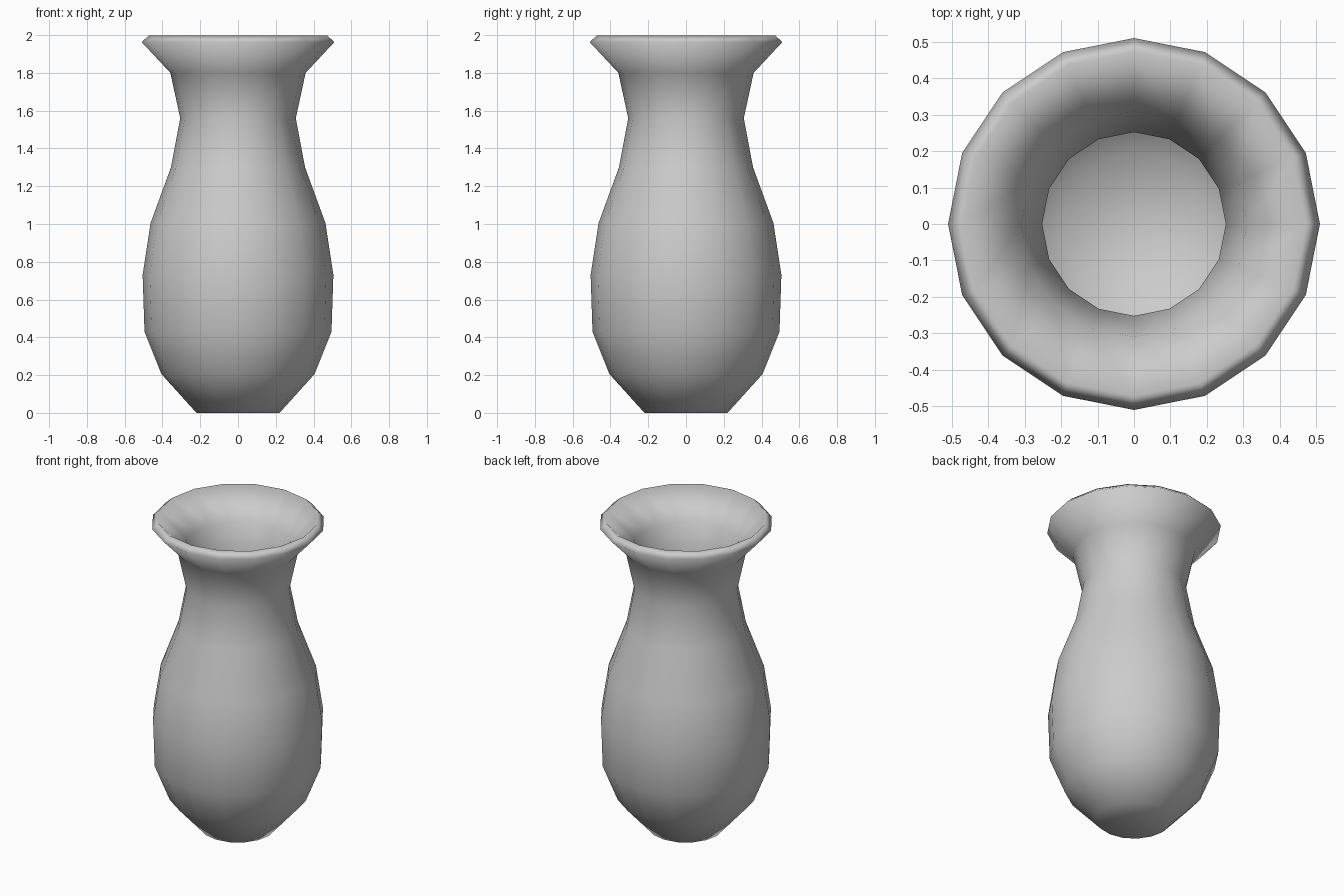
import bpy, bmesh
from math import cos, sin, tau

if "Cube" in bpy.data.objects:
    bpy.data.objects.remove(bpy.data.objects["Cube"])

SIDES = 16
# Outer wall profile, foot to lip: (radius, height)
profile = [(0.22, 0), (0.405, 0.205), (0.495, 0.43), (0.505, 0.73), (0.463, 1.005),
           (0.355, 1.3), (0.306, 1.56), (0.358, 1.8), (0.51, 1.963)]

# Turn the profile into rings joined by quads, with a closed foot
bm = bmesh.new()
rings = [[bm.verts.new((r * cos(tau * i / SIDES), r * sin(tau * i / SIDES), z))
          for i in range(SIDES)] for r, z in profile]
for low, high in zip(rings, rings[1:]):
    for i in range(SIDES):
        j = (i + 1) % SIDES
        bm.faces.new((low[i], low[j], high[j], high[i]))
bm.faces.new(rings[0][::-1])
for face in bm.faces:
    face.smooth = True

mesh = bpy.data.meshes.new("vase")
bm.to_mesh(mesh)
bm.free()
vase = bpy.data.objects.new("vase", mesh)
bpy.context.collection.objects.link(vase)

# Wall thickness, added inwards, which also forms the slanted lip
wall = vase.modifiers.new("wall", 'SOLIDIFY')
wall.thickness = 0.052
wall.offset = -1
wall.use_even_offset = True
